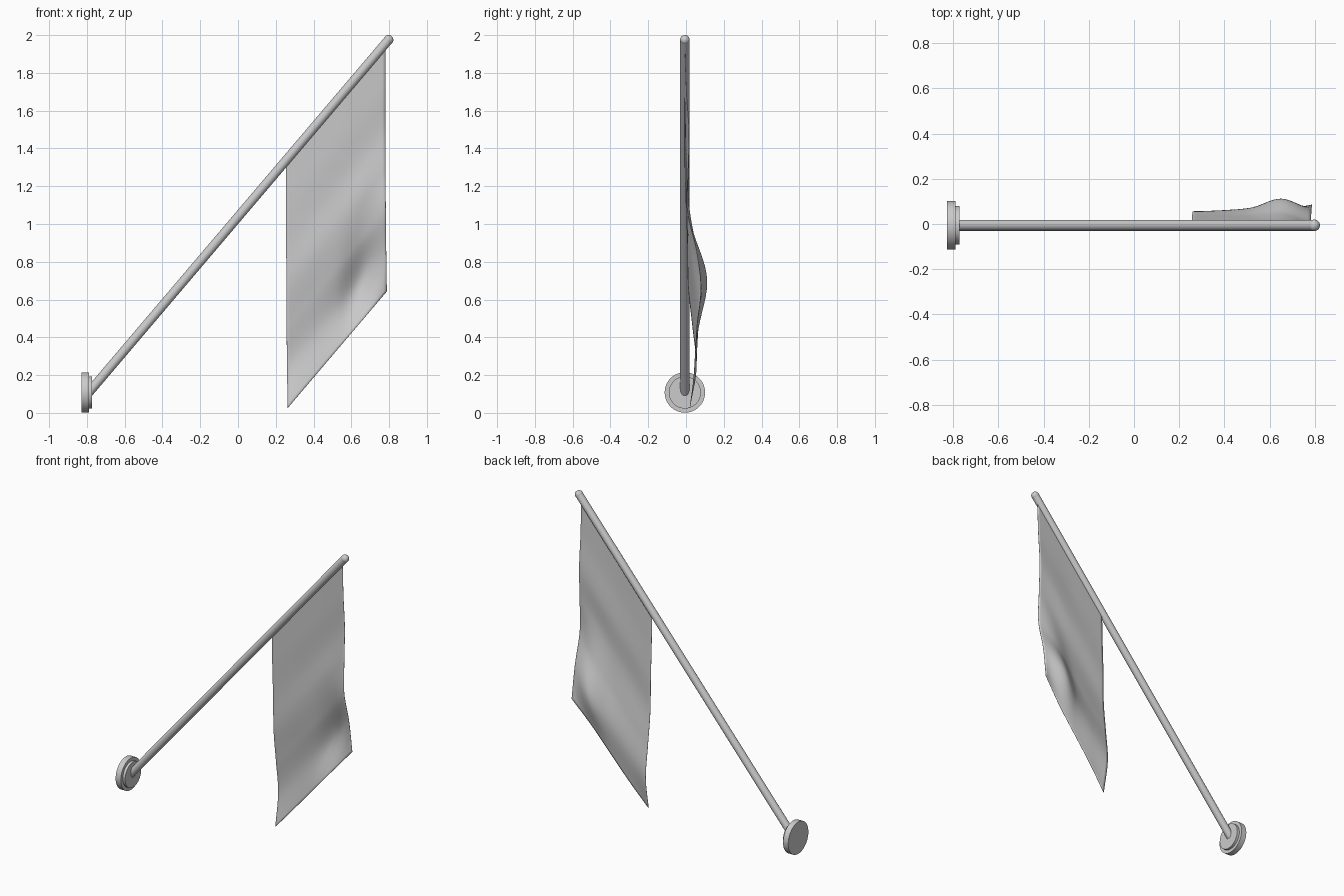
import bpy, math
from mathutils import Vector

if "Cube" in bpy.data.objects:
    bpy.data.objects.remove(bpy.data.objects["Cube"])

Y0 = -0.006                                   # plane of the pole
BASE = Vector((-0.79, Y0, 0.108))
TIP = Vector((0.797, Y0, 1.975))


def smooth(ob, name):
    ob.name = name
    bpy.context.view_layer.objects.active = ob
    ob.select_set(True)
    bpy.ops.object.shade_smooth_by_angle(angle=math.radians(35))
    ob.select_set(False)
    return ob


def rod(name, a, b, r, verts=48):
    d = b - a
    bpy.ops.mesh.primitive_cylinder_add(vertices=verts, radius=r, depth=d.length,
                                        location=(a + b) / 2,
                                        rotation=d.to_track_quat('Z', 'Y').to_euler())
    return smooth(bpy.context.object, name)


# Wall mount: two stacked discs
def disc(name, x0, x1, r):
    rod(name, Vector((x0, Y0, 0.108)), Vector((x1, Y0, 0.108)), r)


disc("wall_plate", -0.828, -0.79, 0.107)
disc("mount_collar", -0.792, -0.773, 0.085)

# Pole with rounded tip
rod("pole", BASE, TIP, 0.0245, 32)
bpy.ops.mesh.primitive_uv_sphere_add(segments=32, ring_count=16, radius=0.0255, location=TIP)
smooth(bpy.context.object, "pole_tip")

# Cloth ripple depths: one list per column (left to right), running top to bottom
RIPPLE = [
    [Y0, 0.000, 0.008, 0.012, 0.035, 0.055, 0.020],
    [Y0, 0.000, 0.010, 0.010, 0.035, 0.060, 0.040],
    [Y0, 0.000, 0.012, 0.010, 0.035, 0.072, 0.050],
    [Y0, 0.002, 0.015, 0.010, 0.045, 0.111, 0.060],
    [Y0, 0.002, 0.016, 0.010, 0.006, 0.055, 0.085],
]


def spline(p, t):
    # Catmull-Rom through evenly spaced values
    n = len(p) - 1
    i = min(int(t * n), n - 1)
    f = t * n - i
    b, c = p[i], p[i + 1]
    a = p[i - 1] if i else 2 * b - c
    d = p[i + 2] if i + 2 <= n else 2 * c - b
    return b + 0.5 * f * (c - a + f * (2 * a - 5 * b + 4 * c - d + f * (3 * (b - c) + d - a)))


# Flag hanging from the pole
NU, NV = 32, 64
slope = (TIP.z - BASE.z) / (TIP.x - BASE.x)
verts, faces = [], []
for j in range(NV + 1):
    v = j / NV
    for i in range(NU + 1):
        u = i / NU
        x = 0.255 + 0.525 * u
        top = BASE.z + slope * (x - BASE.x) - 0.025
        y = spline([spline(col, v) for col in RIPPLE], u)
        verts.append((x + 0.008 * v ** 3, y, top - 1.287 * v))
for j in range(NV):
    for i in range(NU):
        a = j * (NU + 1) + i
        faces.append((a, a + NU + 1, a + NU + 2, a + 1))
me = bpy.data.meshes.new("flag")
me.from_pydata(verts, [], faces)
flag = bpy.data.objects.new("flag", me)
bpy.context.collection.objects.link(flag)
smooth(flag, "flag")
sol = flag.modifiers.new("thickness", 'SOLIDIFY')
sol.thickness = 0.002
sol.offset = 0
